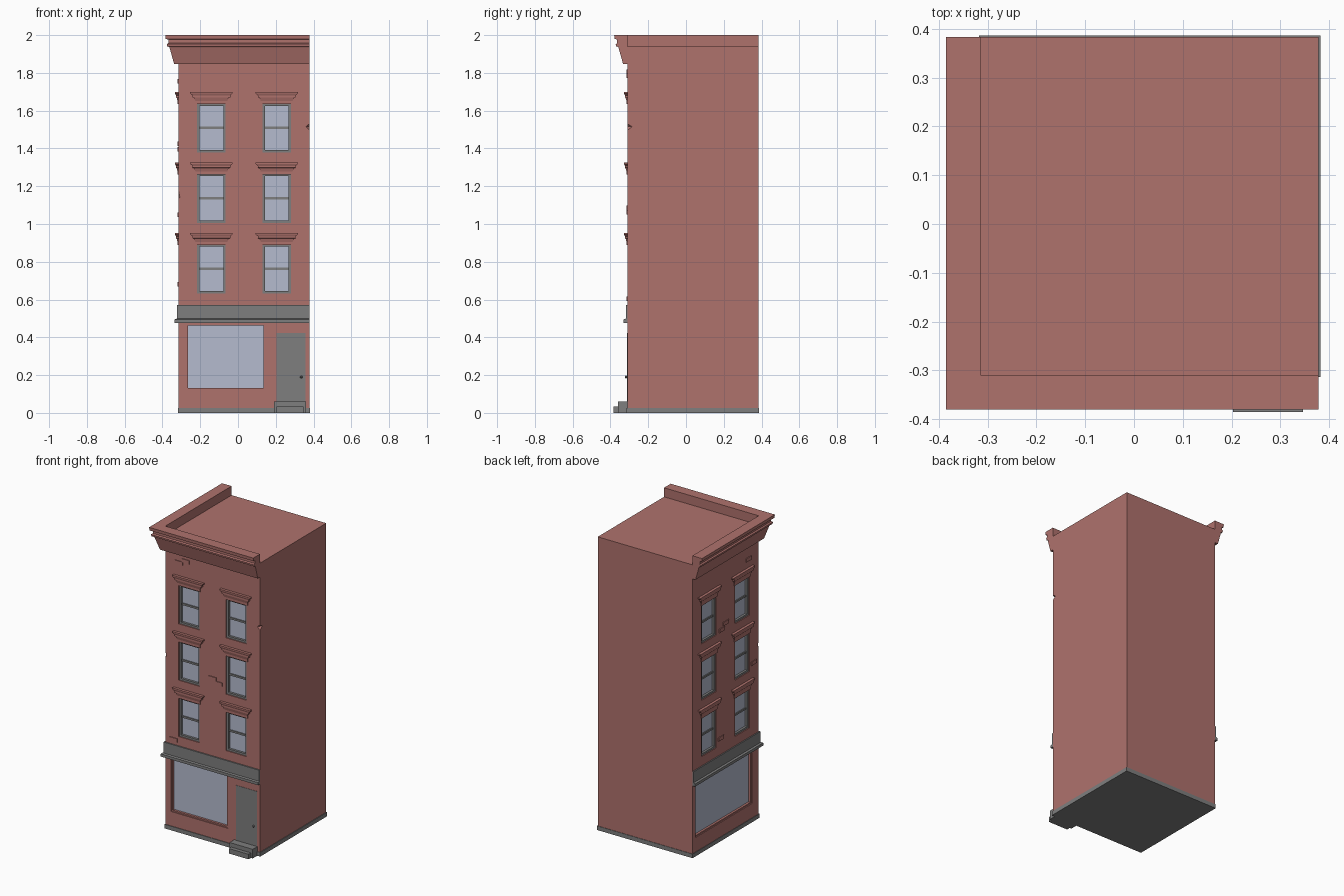
import bpy, bmesh
from mathutils import Vector

if "Cube" in bpy.data.objects:
    bpy.data.objects.remove(bpy.data.objects["Cube"])

X0, X1, Y0, Y1 = -0.315, 0.378, -0.31, 0.383   # wall planes
ROOF = 1.94


def material(name, rgb):
    m = bpy.data.materials.new(name)
    m.diffuse_color = (*rgb, 1)
    m.use_nodes = True
    m.node_tree.nodes["Principled BSDF"].inputs["Base Color"].default_value = m.diffuse_color
    return m


BRICK = material("red_brick", (0.43, 0.168, 0.152))
STONE = material("grey_stone", (0.21, 0.21, 0.21))
GLASS = material("pale_glass", (0.46, 0.50, 0.62))


# wall coordinates: u along the wall, d outwards, z up
def front(u, d, z):
    return Vector((u, Y0 - d, z))


def left(u, d, z):
    return Vector((X0 - d, u, z))


def finish(name, bm, mat):
    bmesh.ops.recalc_face_normals(bm, faces=bm.faces)
    me = bpy.data.meshes.new(name)
    bm.to_mesh(me)
    bm.free()
    me.materials.append(mat)
    ob = bpy.data.objects.new(name, me)
    bpy.context.collection.objects.link(ob)
    return ob


def loft(bm, rings):
    """Skin closed rings of points and cap both ends."""
    vs = [[bm.verts.new(p) for p in r] for r in rings]
    n = len(vs[0])
    for a, b in zip(vs, vs[1:]):
        for i in range(n):
            j = (i + 1) % n
            bm.faces.new((a[i], a[j], b[j], b[i]))
    bm.faces.new(vs[0])
    bm.faces.new(vs[-1])


def add_box(bm, side, u0, u1, d0, d1, z0, z1):
    loft(bm, [[side(u0, d0, z), side(u1, d0, z), side(u1, d1, z), side(u0, d1, z)]
              for z in (z0, z1)])


def boxes(name, mat, side, *dims):
    bm = bmesh.new()
    for d in dims:
        add_box(bm, side, *d)
    return finish(name, bm, mat)


def corner_sweep(name, mat, profile):
    """Run an (offset, z) profile along the front and left walls, mitred at the corner."""
    bm = bmesh.new()
    loft(bm, [[(X1, Y0 - o, z) for o, z in profile],
              [(X0 - o, Y0 - o, z) for o, z in profile],
              [(X0 - o, Y1, z) for o, z in profile]])
    return finish(name, bm, mat)


# openings: (side, u centre, half width, z bottom, z top)
WINDOWS = [(side, mid + s * 0.173, 0.076, 0.633 + 0.373 * k, 0.893 + 0.373 * k)
           for side, mid in ((front, 0.032), (left, 0.037))
           for s in (-1, 1) for k in range(3)]
SHOPS = [(front, -0.066, 0.209, 0.122, 0.472), (left, 0.055, 0.297, 0.122, 0.472)]

# body with cut openings and chipped corners
body = boxes("brick_walls", BRICK, front, (X0, X1, Y0 - Y1, 0, 0.02, ROOF))
bm = bmesh.new()
for side, u, w, z0, z1 in WINDOWS + SHOPS:
    add_box(bm, side, u - w, u + w, -0.03, 0.05, z0, z1)


def chip(x, y, sx, reach_x, reach_y, z0, zm, z1):
    """Double-pointed wedge that bites a vertical edge; sx is the outward x direction."""
    e = 0.02
    mid = [bm.verts.new(p) for p in ((x + sx * e, y - e, zm), (x - sx * reach_x, y - e, zm),
                                     (x + sx * e, y + reach_y, zm))]
    ends = [bm.verts.new((x + sx * e, y - e, z)) for z in (z0, z1)]
    # the tips sit outside the edge, so the bite tapers to nothing
    for t in ends:
        bm.faces.new((t, mid[1], mid[2]))
        bm.faces.new((t, mid[0], mid[1]))
        bm.faces.new((t, mid[2], mid[0]))


chip(X1, Y0, 1, 0.035, 0.05, 1.46, 1.515, 1.56)
chip(X0, Y0, -1, 0.026, 0.03, 1.10, 1.14, 1.38)
cutter = finish("opening_cutter", bm, BRICK)
cutter.hide_render = True
mod = body.modifiers.new("openings", "BOOLEAN")
mod.operation, mod.solver, mod.object = "DIFFERENCE", "EXACT", cutter
bpy.context.view_layer.update()
deps = bpy.context.evaluated_depsgraph_get()
cut_mesh = bpy.data.meshes.new_from_object(body.evaluated_get(deps))
body.modifiers.clear()
body.data = cut_mesh
bpy.data.objects.remove(cutter)

# plinth
boxes("plinth", STONE, front, (X0 - 0.003, X1 + 0.004, Y0 - Y1 - 0.003, 0.004, 0, 0.027))

# roof cornice with parapet, and shopfront band
corner_sweep("roof_cornice", BRICK, [
    (0, 1.847), (0.023, 1.847), (0.047, 1.932), (0.047, 1.937), (0.06, 1.94), (0.062, 1.952),
    (0.054, 1.958), (0.054, 1.977), (0.068, 1.979), (0.07, 2.0), (0, 2.0)])
corner_sweep("shopfront_band", STONE, [
    (0, 0.477), (0.02, 0.477), (0.02, 0.495), (0.008, 0.499), (0.008, 0.572), (0, 0.572)])


def glazing(name, side, u, w, z0, z1, t, rail, mat):
    """Frame, optional middle rail and glass inside one opening."""
    a, b = u - w, u + w
    parts = [(a, a + t, -0.03, -0.006, z0, z1), (b - t, b, -0.03, -0.006, z0, z1),
             (a + t, b - t, -0.03, -0.006, z0, z0 + t), (a + t, b - t, -0.03, -0.006, z1 - t, z1)]
    if rail:
        m = (z0 + z1) / 2
        parts.append((a + t, b - t, -0.03, -0.014, m - 0.006, m + 0.006))
    boxes(name + "_frame", mat, side, *parts)
    boxes(name + "_glass", GLASS, side, (a + t, b - t, -0.028, -0.021, z0 + t, z1 - t))


# upper windows with moulded hoods
HOOD = [(0.084, 0.005, -0.004), (0.084, 0.005, 0.012), (0.092, 0.01, 0.03),
        (0.1, 0.014, 0.032), (0.1, 0.014, 0.042), (0.112, 0.018, 0.052), (0.112, 0.018, 0.06)]
for side, u, w, z0, z1 in WINDOWS:
    glazing("window", side, u, w, z0, z1, 0.013, True, STONE)
    bm = bmesh.new()
    loft(bm, [[side(u - h, -0.002, z1 + z), side(u + h, -0.002, z1 + z),
               side(u + h, d, z1 + z), side(u - h, d, z1 + z)] for h, d, z in HOOD])
    finish("window_hood", bm, BRICK)

# shop windows
for side, u, w, z0, z1 in SHOPS:
    glazing("shop_window", side, u, w, z0, z1, 0.009, False, BRICK)

# door, knob and steps
boxes("door", STONE, front, (0.203, 0.357, -0.01, 0.002, 0.06, 0.424))
bm = bmesh.new()
bmesh.ops.create_icosphere(bm, subdivisions=1, radius=0.008)
bmesh.ops.translate(bm, verts=bm.verts, vec=front(0.335, 0.007, 0.19))
finish("door_knob", bm, STONE)
boxes("door_steps", STONE, front, (0.19, 0.36, 0, 0.05, 0, 0.06), (0.203, 0.347, 0, 0.075, 0, 0.033))

# slightly raised bricks: (side, u, z) of each brick centre
for side, u, z in [(front, -0.215, 1.785), (front, -0.165, 1.807), (front, 0.03, 1.085),
                   (front, 0.075, 1.062), (front, -0.255, 0.605),
                   (left, -0.205, 1.755), (left, 0.035, 1.425), (left, 0.075, 1.395),
                   (left, -0.26, 1.05), (left, 0.085, 0.68)]:
    boxes("raised_brick", BRICK, side, (u - 0.028, u + 0.028, -0.002, 0.005, z - 0.012, z + 0.012))
